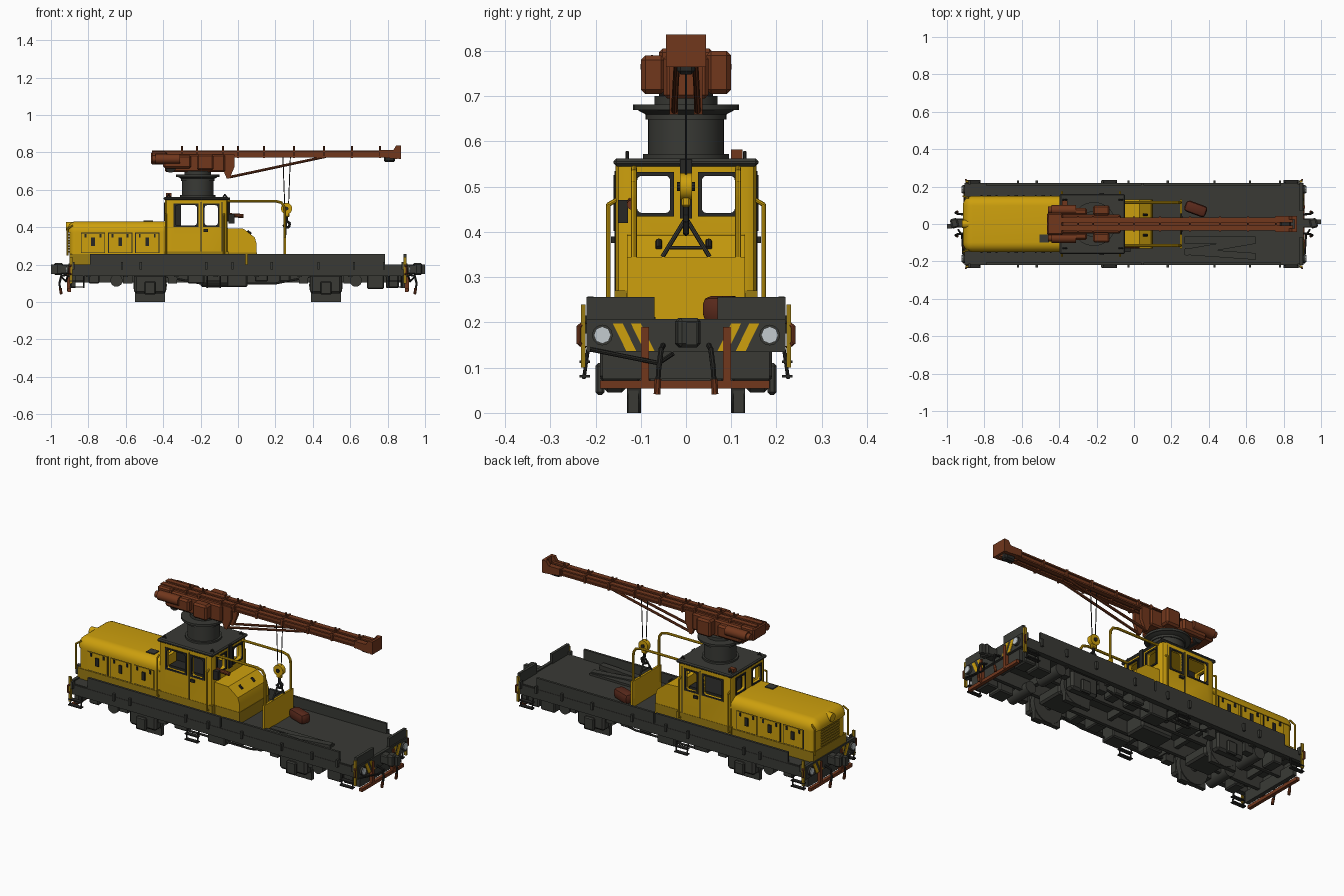
import bpy, bmesh, math
from mathutils import Vector, Matrix

if "Cube" in bpy.data.objects:
    bpy.data.objects.remove(bpy.data.objects["Cube"])

def mat(name, c):
    m = bpy.data.materials.new(name)
    m.diffuse_color = (*c, 1)
    m.use_nodes = True
    m.node_tree.nodes["Principled BSDF"].inputs["Base Color"].default_value = m.diffuse_color
    return m

YEL = mat("yellow_paint", (0.61, 0.35, 0.004))
OCH = mat("dirty_yellow", (0.33, 0.20, 0.006))
GRY = mat("dark_grey", (0.041, 0.042, 0.036))
BLK = mat("near_black", (0.020, 0.020, 0.018))
RST = mat("rust_red", (0.165, 0.038, 0.012))
DRD = mat("dark_red", (0.10, 0.022, 0.011))
LMP = mat("lamp_glass", (0.55, 0.60, 0.62))

def obj(name, bm, m):
    bmesh.ops.recalc_face_normals(bm, faces=bm.faces)
    me = bpy.data.meshes.new(name)
    bm.to_mesh(me); bm.free()
    me.materials.append(m)
    o = bpy.data.objects.new(name, me)
    bpy.context.collection.objects.link(o)
    return o

def box(name, x, y, z, m, bev=0, pick=None, rot=0, seg=1):
    """x, y, z are (low, high); pick chooses which edges are bevelled; rot turns about z."""
    bm = bmesh.new()
    bmesh.ops.create_cube(bm, size=1)
    size = Vector((abs(x[1]-x[0]), abs(y[1]-y[0]), abs(z[1]-z[0])))
    c = Vector((sum(x)/2, sum(y)/2, sum(z)/2))
    bmesh.ops.scale(bm, vec=size, verts=bm.verts)
    if bev:
        es = [e for e in bm.edges if not pick or pick(*[v.co for v in e.verts])]
        bmesh.ops.bevel(bm, geom=es, offset=bev, segments=seg, affect='EDGES', profile=0.5)
    bmesh.ops.transform(bm, matrix=Matrix.Translation(c) @ Matrix.Rotation(rot, 4, 'Z'), verts=bm.verts)
    return obj(name, bm, m)

def rods(name, pts, r, m, n=8, r2=None):
    """Round bars through a list of points; r2 makes a cone."""
    bm = bmesh.new()
    for a, b in zip(pts, pts[1:]):
        a, b = Vector(a), Vector(b)
        d = b - a
        M = Matrix.Translation((a+b)/2) @ d.to_track_quat('Z', 'Y').to_matrix().to_4x4()
        bmesh.ops.create_cone(bm, cap_ends=True, segments=n, radius1=r, radius2=r2 or r, depth=d.length + (r*0.6 if len(pts) > 2 else 0), matrix=M)
    return obj(name, bm, m)

def prism(name, prof, y, m):
    """Profile of (x, z) points extruded from y[0] to y[1]."""
    bm = bmesh.new()
    f = bm.faces.new([bm.verts.new((px, y[0], pz)) for px, pz in prof])
    r = bmesh.ops.extrude_face_region(bm, geom=[f])
    bmesh.ops.translate(bm, vec=(0, y[1]-y[0], 0), verts=[v for v in r['geom'] if isinstance(v, bmesh.types.BMVert)])
    return obj(name, bm, m)

def cut(o, cutters):
    for c in cutters:
        md = o.modifiers.new("cut", 'BOOLEAN')
        md.operation = 'DIFFERENCE'; md.object = c; md.solver = 'EXACT'
        bpy.context.view_layer.objects.active = o
        bpy.ops.object.modifier_apply(modifier=md.name)

def pair(s, a, b):
    return (min(s*a, s*b), max(s*a, s*b))

# --- wagon frame and deck
box("deck", (-.90, .90), (-.215, .215), (.175, .20), GRY)
for x in (-.80, -.60, -.33, -.12, .10, .33, .60, .80):
    box("cross_member", (x-.012, x+.012), (-.20, .20), (.135, .178), GRY)
for s in (1, -1):
    box("centre_sill", (-.89, .89), pair(s, .07, .09), (.105, .178), GRY)
    for i, x in enumerate(((-.79, .04), (.05, .785))):
        box(f"side_board_{i}", x, pair(s, .205, .218), (.19, .257), GRY)
    box("sill_beam", (-.90, .90), pair(s, .19, .220), (.14, .195), GRY)
    for x in (-.88, -.62, -.52, -.17, -.03, .18, .43, .62, .78, .88):
        box("stake_pocket", (x-.006, x+.006), pair(s, .21, .232), (.175, .215), GRY)
    rods("truss_rod", [(-.38, s*.17, .135), (-.2, s*.17, .10), (.2, s*.17, .10), (.38, s*.17, .135)], .006, GRY)
    # underfloor equipment
    for x0, x1, z in ((-.27, -.18, .10), (-.06, .05, .08), (.09, .16, .11), (.22, .28, .11), (.69, .78, .07), (.79, .86, .075), (-.80, -.74, .10)):
        box("equipment_box", (x0, x1), pair(s, .10, .19), (z, .178), GRY, .006)
    for x in (-.65, .63):
        rods("air_tank", [(x, s*.04, .115), (x, s*.19, .115)], .033, GRY, 14)
    # wheels and axle guards
    for x in (-.47, .47):
        rods("wheel", [(x, s*.10, .09), (x, s*.13, .09)], .09, GRY, 24)
        box("brake_shoe", (x-.08, x+.08), pair(s, .105, .128), (0, .06), GRY)
        box("axle_guard", (x-.085, x+.085), pair(s, .13, .185), (.045, .15), GRY, .012)
        box("axle_box", (x-.03, x+.03), pair(s, .18, .20), (.04, .11), GRY, .006)
        for k in (-1, 1):
            box("spring_hanger", (x+k*.12-.025, x+k*.12+.025), pair(s, .14, .18), (.10, .15), GRY)
    # footsteps
    for x in (-.86, -.13, .84):
        for k in (-.035, .035):
            rods("step_hanger", [(x+k, s*.215, .15), (x+k, s*.226, .075)], .004, BLK)
        for z in (.078, .11):
            box("step_tread", (x-.04, x+.04), pair(s, .212, .235), (z, z+.006), BLK)
for x in (-.47, .47):
    rods("axle", [(x, -.12, .09), (x, .12, .09)], .02, GRY, 12)
    box("gearbox", (x-.08, x+.08), (-.08, .08), (.06, .12), GRY, .01)
box("fuel_tank", (-.2, .0), (-.065, .065), (.08, .17), GRY, .01)

# --- both wagon ends: lamps, warning stripes, coupler, rail guard
for e in (1, -1):
    box("end_beam", pair(e, .89, .907), (-.22, .22), (.135, .207), GRY)
    box("end_lower_beam", pair(e, .87, .893), (-.185, .185), (.075, .14), GRY)
    for s in (1, -1):
        if e > 0:
            box("end_plate", (.885, .90), pair(s, .07, .22), (.20, .256), GRY)
        rods("end_lamp_body", [(e*.90, s*.185, .172), (e*.918, s*.185, .172)], .023, GRY, 12)
        rods("end_lamp_glass", [(e*.915, s*.185, .172), (e*.922, s*.185, .172)], .019, LMP, 8)
        for y in (.08, .12):
            o = prism("warning_stripe", [(y, .137), (y+.022, .137), (y+.052, .198), (y+.03, .198)], (0, .004), YEL)
            for v in o.data.vertices:
                px, py, pz = v.co
                v.co = (e*(.906+py), s*(px-.01), pz)
        box("corner_plate", pair(e, .885, .90), pair(s, .222, .232), (.10, .24), OCH)
        rods("corner_handle", [(e*.89, s*.225, .20), (e*.90, s*.237, .19), (e*.90, s*.237, .155), (e*.89, s*.225, .145)], .005, RST)
        box("guard_strut", pair(e, .893, .913), pair(s, .082, .10), (.06, .19), RST)
        rods("brake_hose", [(e*.90, s*.05, .15), (e*.945, s*.055, .14), (e*.955, s*.06, .10), (e*.95, s*.062, .07)], .006, BLK)
        rods("hose_tip", [(e*.95, s*.062, .075), (e*.945, s*.064, .042)], .008, RST)
    box("rail_guard", pair(e, .892, .911), (-.19, .185), (.054, .072), RST)
    box("coupler_shank", pair(e, .90, .96), (-.02, .03), (.15, .20), GRY, .005)
    box("coupler_head", pair(e, .94, .98), (-.022, .03), (.145, .21), GRY, .008, rot=.25)
    box("coupler_knuckle", pair(e, .97, 1.0), (e*.012-.012, e*.012+.012), (.15, .20), GRY)
    rods("uncoupling_lever", [(e*.91, -.21, .14), (e*.92, -.06, .11), (e*.94, -.03, .13)], .005, BLK)

# --- engine hood
box("hood_base", (-.902, -.385), (-.148, .148), (.20, .258), OCH)
box("hood_body", (-.90, -.385), (-.145, .145), (.24, .39), YEL, .03, lambda a, b: a.x < 0 and b.x < 0 and abs(a.z-b.z) > .01, seg=4)
box("hood_cap", (-.915, -.385), (-.15, .15), (.372, .432), YEL, .052, lambda a, b: (a.z > 0 and b.z > 0 and not (a.x > 0 and b.x > 0)) or (a.x < 0 and b.x < 0 and abs(a.z-b.z) > .01), seg=6)
rods("nose_lamp", [(-.92, 0, .405), (-.84, 0, .408)], .023, YEL, 14)
box("hood_hatch", (-.505, -.455), (-.10, -.055), (.42, .437), GRY)
for i in range(7):
    box("nose_louvre", (-.906, -.895), (-.08, .08), (.265+i*.015, .273+i*.015), OCH)
for s in (1, -1):
    rods("nose_grab", [(-.885, s*.14, .41), (-.912, s*.148, .39), (-.912, s*.148, .25)], .005, YEL)
    for x in (-.84, -.695, -.55):
        box("door_seam", (x, x+.13), pair(s, .14, .1465), (.262, .372), BLK)
        box("hood_door", (x+.004, x+.126), pair(s, .14, .150), (.266, .368), YEL)
        box("door_latch", (x+.055, x+.075), pair(s, .15, .156), (.30, .345), BLK)
        for k in (.02, .10):
            box("door_hinge", (x+k, x+k+.01), pair(s, .15, .154), (.345, .365), BLK)

# --- cab: hollow shell with window openings cut right through
cutters = [box("cutter", x, (-.3, .3), (.41, .518), BLK, .012, lambda a, b: abs(a.y-b.y) > .1, seg=3) for x in ((-.335, -.22), (-.178, -.108))]
cutters += [box("cutter", (-.6, .2), pair(s, .035, .108), (.442, .524), BLK, .010, lambda a, b: abs(a.x-b.x) > .1, seg=3) for s in (1, -1)]
inner = box("cutter", (-.375, -.075), (-.14, .14), (.23, .535), BLK)
cab = box("cab", (-.39, -.055), (-.156, .156), (.20, .55), YEL, .022, lambda a, b: abs(a.z-b.z) > .1, seg=2)
cut(cab, [inner] + cutters)
for s in (1, -1):
    for x in ((-.345, -.21), (-.188, -.098)):
        cut(box("side_window_frame", x, pair(s, .15, .160), (.402, .526), BLK), cutters[:2])
for x in ((-.396, -.385), (-.06, -.049)):
    for s in (1, -1):
        cut(box("end_window_frame", x, pair(s, .027, .116), (.434, .532), BLK), cutters[2:])
for c in cutters + [inner]:
    bpy.data.objects.remove(c)
box("cab_roof", (-.397, -.048), (-.16, .16), (.545, .562), GRY, .006)
box("cab_skirt", (-.393, -.052), (-.1575, .1575), (.20, .27), OCH)
box("control_desk", (-.36, -.09), (-.10, .10), (.23, .40), BLK)
box("control_cabinet", (-.365, -.305), (-.03, .03), (.24, .54), BLK)
box("wiper_post", (-.056, -.044), (-.013, .013), (.43, .56), BLK)
box("exhaust_stub", (-.385, -.355), (.10, .125), (.56, .582), RST)
box("mirror", (-.05, -.02), (-.15, -.128), (.42, .47), BLK)
rods("horn", [(-.05, -.12, .465), (.03, -.12, .46)], .011, RST, 10)
for s in (1, -1):
    for x in (-.39, -.09):
        rods("roof_lug", [(x+.01, s*.13, .56), (x+.02, s*.13, .576), (x+.03, s*.13, .56)], .004, BLK)
    for x in (-.385, -.075):
        rods("cab_handrail", [(x, s*.155, .47), (x, s*.172, .46), (x, s*.172, .25), (x, s*.155, .24)], .005, YEL)
    for x in (-.20, -.088):
        box("cab_door_seam", (x, x+.004), pair(s, .155, .158), (.27, .535), BLK)
    box("cab_door_latch", (-.185, -.16), pair(s, .156, .166), (.375, .39), BLK)

# --- short front hood, guard plate and arched rails
prism("front_hood", [(-.06, .24), (.10, .24), (.10, .31), (.09, .345), (.03, .392), (-.06, .395)], (-.13, .13), YEL)
box("front_hood_base", (-.06, .102), (-.132, .132), (.20, .265), OCH)
for y in (-.06, .05):
    rods("hood_latch", [(.05, y, .38), (.07, y, .364)], .007, BLK)
box("guard_plate", (.245, .257), (-.13, .13), (.20, .345), YEL)
for s in (1, -1):
    rods("arched_rail", [(-.055, s*.115, .54), (.20, s*.115, .54), (.232, s*.115, .532), (.247, s*.115, .51), (.25, s*.115, .48), (.25, s*.115, .25)], .007, YEL)

# --- deck load
box("winch_box", (.27, .39), (.05, .112), (.20, .258), DRD, .018, rot=-.35, seg=2)
for i, (y, r) in enumerate(((-.085, 0), (-.12, .17), (-.16, -.07))):
    box("plank", (.27, .65), (y-.018, y+.018), (.20, .212+i*.006), GRY, rot=r)

# --- crane turret
for n, r, r2, z0, z1 in (("turret_base", .095, .095, .56, .572), ("turret", .084, .084, .57, .65), ("turret_collar", .09, .09, .648, .662), ("turret_cone", .09, .112, .66, .672), ("turret_flange", .117, .117, .67, .682), ("slew_ring", .07, .07, .68, .70)):
    rods(n, [(-.215, 0, z0), (-.215, 0, z1)], r, GRY, 32, r2)

# --- crane machinery
box("crane_housing", (-.39, -.07), (-.05, .05), (.695, .79), RST, .008)
box("counterweight", (-.465, -.38), (-.06, .06), (.735, .805), RST, .008)
for s in (1, -1):
    box("winch_frame", (-.40, -.25), pair(s, .045, .085), (.715, .785), RST, .01)
    rods("hoist_motor", [(-.44, s*.075, .765), (-.31, s*.075, .765)], .026, RST, 14)
    rods("motor_cap", [(-.46, s*.075, .765), (-.44, s*.075, .765)], .018, RST, 12)
    box("slew_motor", (-.22, -.13), pair(s, .045, .10), (.705, .80 if s > 0 else .79), RST, .01)
    prism("boom_bracket", [(-.115, .79), (-.02, .79), (-.02, .72), (-.045, .66), (-.06, .66)], pair(s, .018, .036), RST)
    rods("boom_strut", [(-.045, s*.026, .668), (.47, s*.02, .778)], .007, RST)
rods("cable_drum", [(-.36, -.06, .72), (-.36, .06, .72)], .028, BLK, 16)

# --- boom of two channel beams, with lugs and head
box("boom_core", (-.45, .84), (-.02, .02), (.785, .792), RST)
for s in (1, -1):
    box("boom_web", (-.45, .84), pair(s, .018, .026), (.778, .806), RST)
    box("boom_top_flange", (-.46, .85), pair(s, .008, .036), (.802, .81), RST)
    box("boom_bottom_flange", (-.40, .84), pair(s, .008, .034), (.773, .781), RST)
    prism("boom_head", [(.76, .775), (.85, .765), (.87, .775), (.87, .836), (.845, .836), (.83, .812), (.76, .812)], pair(s, .024, .044), RST)
for x in (-.30, -.22, -.08, 0, .14, .30, .46, .61, .76):
    box("boom_lug", (x-.005, x+.005), (-.039, .039), (.77, .814), RST)
    rods("cable_guide", [(x, 0, .79), (x, 0, .834)], .005, RST)
box("boom_head_plate", (.858, .872), (-.044, .044), (.765, .836), RST)
box("head_sheave", (.78, .84), (-.02, .02), (.748, .80), BLK, .008)

# --- hoist cable, hook block and sling
for x in (.24, .28):
    rods("hoist_cable", [(x, 0, .78), (x*.5+.13, 0, .51)], .0025, BLK, 6)
rods("hook_block", [(.26, -.013, .50), (.26, .013, .50)], .03, YEL, 18)
rods("block_pin", [(.26, -.02, .50), (.26, .02, .50)], .010, BLK, 10)
box("block_neck", (.245, .275), (-.01, .01), (.455, .48), YEL, .004)
rods("hook", [(.26, 0, .46), (.26, 0, .435), (.277, 0, .42), (.272, 0, .402), (.255, 0, .398), (.243, 0, .412)], .007, BLK)
for s in (1, -1):
    rods("sling", [(.258, 0, .43), (.252, s*.052, .345)], .005, GRY)
rods("sling_spreader", [(.254, -.035, .365), (.254, .035, .365)], .004, GRY)

# smooth round parts, keep hard edges
bpy.ops.object.select_all(action='SELECT')
bpy.ops.object.shade_smooth_by_angle(angle=math.radians(35))
